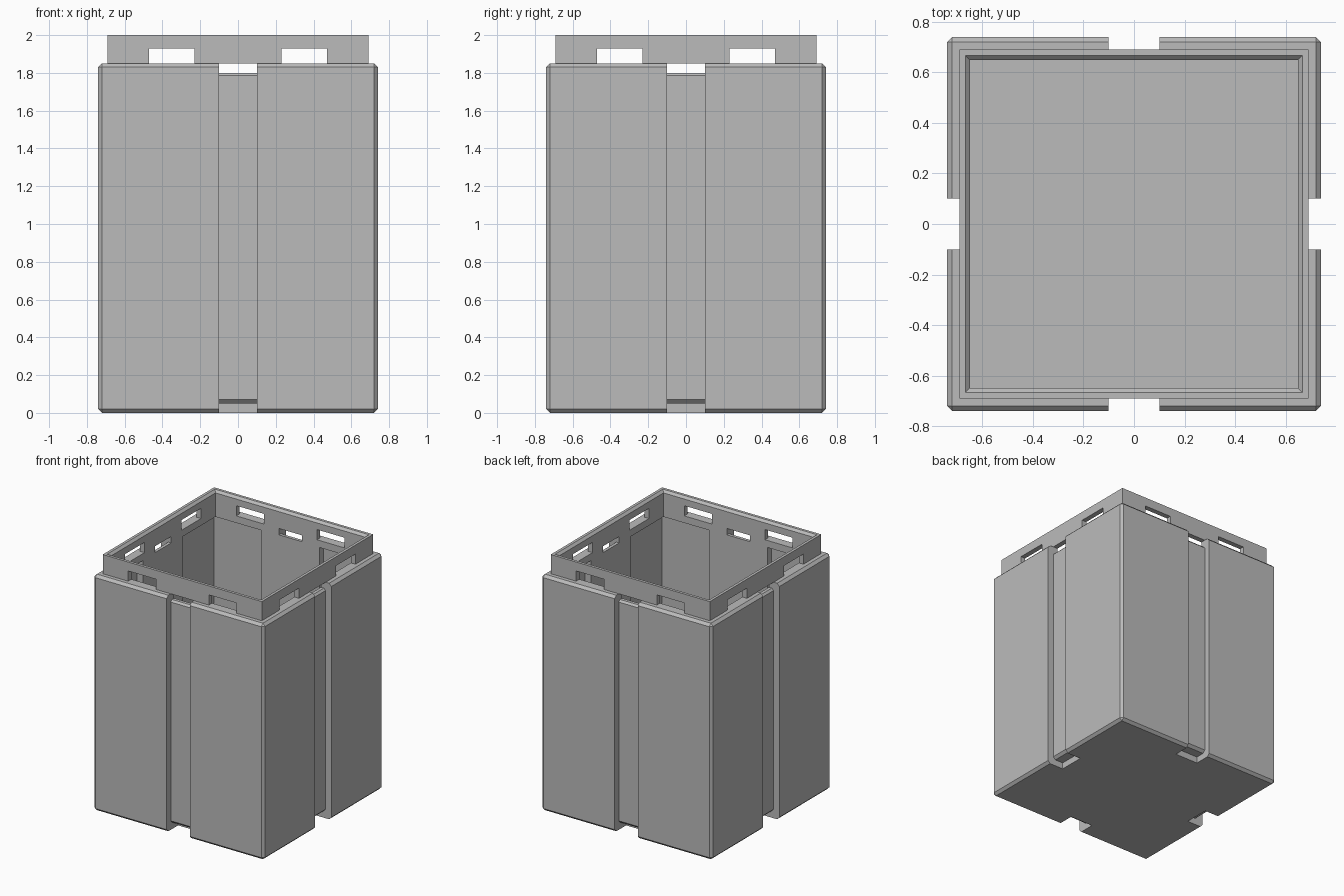
import bpy, bmesh
from math import pi
from mathutils import Matrix

cube = bpy.data.objects.get("Cube")
if cube:
    bpy.data.objects.remove(cube, do_unlink=True)

HALF, CHAMFER, RIM, INNER, FLOOR = 0.74, 0.02, 0.69, 0.65, 0.1

grey = bpy.data.materials.new("plain grey")
grey.use_nodes = True
colour = (0.5, 0.5, 0.5, 1)
grey.diffuse_color = colour
grey.node_tree.nodes["Principled BSDF"].inputs["Base Color"].default_value = colour


def finish(bm, name):
    bmesh.ops.remove_doubles(bm, verts=bm.verts, dist=1e-5)
    bmesh.ops.recalc_face_normals(bm, faces=bm.faces)
    mesh = bpy.data.meshes.new(name)
    bm.to_mesh(mesh)
    bm.free()
    mesh.materials.append(grey)
    obj = bpy.data.objects.new(name, mesh)
    bpy.context.collection.objects.link(obj)
    return obj


def ring(bm, s, z):
    """Square ring whose corners are cut where it passes the chamfer line."""
    k = min(s, HALF - CHAMFER)
    outline = [(s, -k), (s, k), (k, s), (-k, s), (-s, k), (-s, -k), (-k, -s), (k, -s)]
    unique = list(dict.fromkeys(outline))
    lookup = {p: bm.verts.new((*p, z)) for p in unique}
    return [lookup[p] for p in outline]


def prism(bm, profile, x0, x1, turn):
    """Extrude a (y, z) profile along x and turn it about z."""
    ends = [[bm.verts.new(turn @ Matrix.Translation((x, y, z)).translation)
             for y, z in profile] for x in (x0, x1)]
    for end in ends:
        bm.faces.new(end)
    n = len(profile)
    for i in range(n):
        j = (i + 1) % n
        bm.faces.new((ends[0][i], ends[0][j], ends[1][j], ends[1][i]))


def rect(y0, y1, z0, z1):
    return [(y0, z0), (y1, z0), (y1, z1), (y0, z1)]


# Open box: outer wall, stepped rim, inner wall and floor in one profile
bm = bmesh.new()
section = [(HALF - CHAMFER, 0), (HALF, 0.02), (HALF, 1.83), (HALF - CHAMFER, 1.85),
           (RIM, 1.85), (RIM, 2), (0.668, 2), (INNER, 1.982), (INNER, FLOOR)]
rings = [ring(bm, s, z) for s, z in section]
for a, b in zip(rings, rings[1:]):
    for i in range(8):
        j = (i + 1) % 8
        quad = list(dict.fromkeys((a[i], a[j], b[j], b[i])))
        if len(quad) > 2:
            bm.faces.new(quad)
for cap in (rings[0], rings[-1]):
    bm.faces.new(list(dict.fromkeys(cap)))
box = finish(bm, "open_box")

# Cutter for strap grooves, rim windows and corner recesses
strap = [(-0.8, -0.1), (-0.6, -0.1), (-0.6, 0.05), (-0.67, 0.05), (-RIM, 0.07),
         (-RIM, 1.785), (-0.675, 1.8), (-0.6, 1.8), (-0.6, 1.85), (-0.695, 1.85),
         (-0.695, 1.9), (-0.8, 1.9)]
bm = bmesh.new()
for side in range(4):
    turn = Matrix.Rotation(side * pi / 2, 3, "Z")
    prism(bm, strap, -0.1, 0.1, turn)
    for x in (-0.47, 0.23):
        prism(bm, rect(-0.72, -0.6, 1.85, 1.93), x, x + 0.24, turn)
    prism(bm, rect(0.25, 0.7, FLOOR + 0.01, 1.795), 0.25, 0.7, turn)
cutter = finish(bm, "cutter")
cutter.hide_render = True

# Cut, bake the result and drop the helper
cut = box.modifiers.new("cut", "BOOLEAN")
cut.operation = "DIFFERENCE"
cut.solver = "EXACT"
cut.object = cutter
bpy.context.view_layer.objects.active = box
bpy.ops.object.modifier_apply(modifier="cut")
bpy.data.objects.remove(cutter, do_unlink=True)
